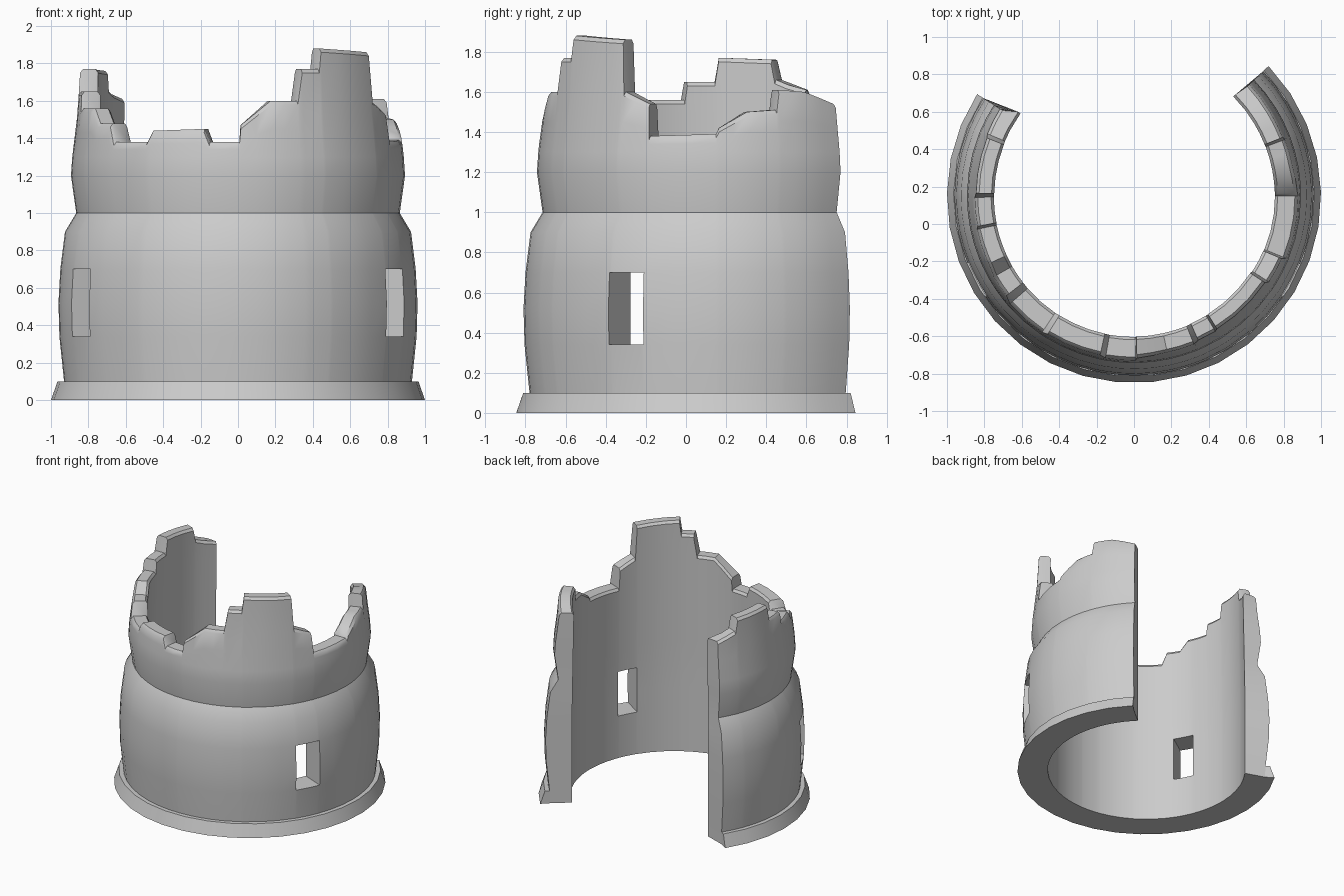
import bpy, bmesh, math

if "Cube" in bpy.data.objects:
    bpy.data.objects.remove(bpy.data.objects["Cube"])

CY = 0.15            # ring centre is offset so the open model is centred
START, END = -213.0, 44.0

# broken rim: (angle in degrees, height)
RIM = [(-213, 1.61), (-203, 1.66), (-201.5, 1.76), (-181, 1.77), (-179.5, 1.65),
       (-169, 1.65), (-168, 1.56), (-157, 1.56), (-155, 1.56), (-150, 1.48), (-142, 1.48),
       (-139, 1.38), (-124, 1.38), (-122, 1.44), (-102, 1.45), (-100, 1.38),
       (-89.5, 1.38), (-89, 1.47), (-78, 1.60), (-68, 1.60), (-66, 1.77),
       (-59, 1.77), (-58, 1.88), (-33.5, 1.86), (-32.5, 1.60), (-23, 1.54),
       (-22.3, 1.38), (0, 1.39), (1, 1.42), (10.5, 1.50), (20.5, 1.51),
       (21.5, 1.61), (31.5, 1.60), (44, 1.54)]
# outer and inner wall profiles: (height, radius)
OUTER = [(0, .925), (.1, .93), (.34, .955), (.52, .96), (.70, .95), (.90, .925),
         (1.0, .865), (1.2, .893), (1.32, .885), (1.5, .86), (1.9, .835)]
INNER = [(0, .765), (.7, .765), (1.0, .76), (1.3, .755), (1.9, .745)]
LEVELS = [0, .1, .34, .52, .70, .90, 1.0, 1.2, 1.3]
WINDOWS = [(-158, -146), (-34, -22.3)]
WIN_ROWS = (2, 3)


def lerp(table, t):
    for (a, u), (b, v) in zip(table, table[1:]):
        if t <= b:
            return u + (v - u) * max(0, t - a) / (b - a)
    return table[-1][1]


def polar(r, deg, z):
    a = math.radians(deg)
    return (r * math.cos(a), CY + r * math.sin(a), z)


def finish(bm, name):
    bmesh.ops.recalc_face_normals(bm, faces=bm.faces)
    me = bpy.data.meshes.new(name)
    bm.to_mesh(me)
    bm.free()
    ob = bpy.data.objects.new(name, me)
    bpy.context.collection.objects.link(ob)
    bpy.ops.object.select_all(action='DESELECT')
    bpy.context.view_layer.objects.active = ob
    ob.select_set(True)
    bpy.ops.object.shade_smooth_by_angle(angle=math.radians(35))


def skew(a):
    # the left broken end is cut slightly off the radial direction
    return -3 if a == START else (1 if a == END else 0)


# ruined wall: columns at rim steps and window sides, gaps subdivided
keys = sorted({a for a, _ in RIM} | {a for w in WINDOWS for a in w})
angles = []
for a, b in zip(keys, keys[1:]):
    n = max(1, math.ceil((b - a) / 8))
    angles += [a + (b - a) * k / n for k in range(n)]
angles.append(keys[-1])

bm = bmesh.new()
outs, ins = [], []
for a in angles:
    top = lerp(RIM, a)
    zs = LEVELS + [(1.3 + top) / 2, top - .02, top]
    o, i = [], []
    for k, z in enumerate(zs):
        ease = .015 if k == len(zs) - 1 else 0     # worn rim edge
        o.append(bm.verts.new(polar(lerp(OUTER, z) - ease, a, z)))
        i.append(bm.verts.new(polar(lerp(INNER, z) + ease, a + skew(a), z)))
    outs.append(o)
    ins.append(i)

rows = len(outs[0])


def is_window(c, r):
    if not (0 <= c < len(angles) - 1) or r not in WIN_ROWS:
        return False
    return any(w[0] <= angles[c] and angles[c + 1] <= w[1] for w in WINDOWS)


def bridge(c0, r0, c1, r1):
    bm.faces.new((outs[c0][r0], outs[c1][r1], ins[c1][r1], ins[c0][r0]))


for c in range(len(angles) - 1):
    for r in range(rows - 1):
        if is_window(c, r):
            # jambs, sill and lintel
            if not is_window(c - 1, r):
                bridge(c, r, c, r + 1)
            if not is_window(c + 1, r):
                bridge(c + 1, r, c + 1, r + 1)
            if not is_window(c, r - 1):
                bridge(c, r, c + 1, r)
            if not is_window(c, r + 1):
                bridge(c, r + 1, c + 1, r + 1)
            continue
        for s in (outs, ins):
            bm.faces.new((s[c][r], s[c + 1][r], s[c + 1][r + 1], s[c][r + 1]))
    bridge(c, 0, c + 1, 0)
    bridge(c, rows - 1, c + 1, rows - 1)
for c in (0, len(angles) - 1):
    for r in range(rows - 1):
        bridge(c, r, c, r + 1)
finish(bm, "ruined_wall")

# base skirt swept around the same arc
bm = bmesh.new()
section = [(.87, 0), (1.0, 0), (.965, .1), (.87, .1)]
N = 24
rings = []
for k in range(N + 1):
    a = START + (END - START) * k / N
    rings.append([bm.verts.new(polar(r, a, z)) for r, z in section])
for p, q in zip(rings, rings[1:]):
    for j in range(4):
        bm.faces.new((p[j], q[j], q[(j + 1) % 4], p[(j + 1) % 4]))
bm.faces.new(rings[0])
bm.faces.new(rings[-1])
finish(bm, "base_skirt")
